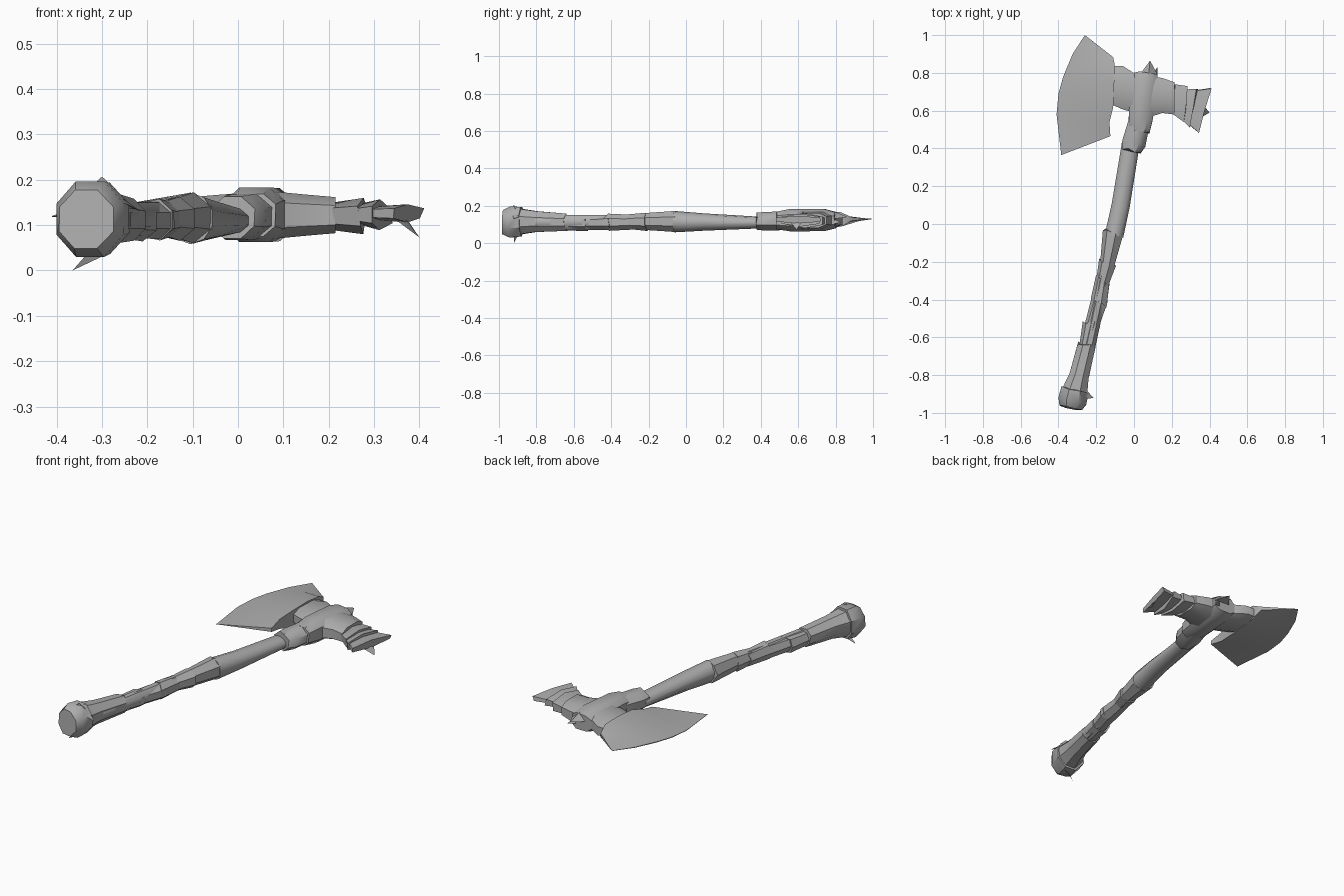
import bpy, bmesh, math, random
from mathutils import Vector

random.seed(4)
steel = bpy.data.materials.new("worn grey")
steel.diffuse_color = (0.42, 0.42, 0.42, 1)


def finish(name, bm, angle=42):
    bmesh.ops.recalc_face_normals(bm, faces=bm.faces)
    me = bpy.data.meshes.new(name)
    bm.to_mesh(me)
    bm.free()
    me.materials.append(steel)
    ob = bpy.data.objects.new(name, me)
    bpy.context.collection.objects.link(ob)
    bpy.ops.object.select_all(action='DESELECT')
    bpy.context.view_layer.objects.active = ob
    ob.select_set(True)
    bpy.ops.object.shade_smooth_by_angle(angle=math.radians(angle))
    return ob


def loft(name, sections, sides=8, yaw=-13, power=1.0, jag=0.0, angle=42):
    """Rings of (x, y, z, half width, half height), joined and capped."""
    bm = bmesh.new()
    rings = []
    u = Vector((math.cos(math.radians(yaw)), math.sin(math.radians(yaw)), 0))
    along = Vector((-u.y, u.x, 0))
    for x, y, z, w, h in sections:
        ring = []
        for i in range(sides):
            a = 2 * math.pi * (i + 0.5) / sides
            c, s = math.cos(a), math.sin(a)
            c = math.copysign(abs(c) ** power, c)
            s = math.copysign(abs(s) ** power, s)
            p = Vector((x, y, z)) + u * (w * c) + Vector((0, 0, h * s))
            ring.append(bm.verts.new(p + along * random.uniform(-jag, jag)))
        rings.append(ring)
    for a, b in zip(rings, rings[1:]):
        for i in range(sides):
            j = (i + 1) % sides
            bm.faces.new((a[i], a[j], b[j], b[i]))
    bm.faces.new(rings[0])
    bm.faces.new(rings[-1])
    return finish(name, bm, angle)


def spike(name, a, b, tip, thick=(0, 0, 0.012)):
    """Thin torn shard with a triangular base."""
    bm = bmesh.new()
    a, b, tip, t = map(Vector, (a, b, tip, thick))
    v = [bm.verts.new(p) for p in (a, b, (a + b) / 2 + t, tip)]
    for f in ((0, 1, 2), (0, 1, 3), (1, 2, 3), (2, 0, 3)):
        bm.faces.new([v[i] for i in f])
    finish(name, bm)


# Shaft
loft("shaft", [(-0.105, -0.06, 0.115, 0.052, 0.057), (-0.07, 0.1, 0.113, 0.051, 0.046),
               (-0.018, 0.42, 0.11, 0.05, 0.03)], 10, angle=50)
loft("grip_core", [(-0.27, -0.8, 0.112, 0.036, 0.04), (-0.11, -0.05, 0.115, 0.036, 0.04)], 8)

# Overlapping grip wraps, each flared at its upper end
wraps = [(-0.252, -0.66, 0.040, 0.040, -0.222, -0.525, 0.050, 0.045),
         (-0.222, -0.54, 0.040, 0.040, -0.180, -0.40, 0.046, 0.042),
         (-0.185, -0.42, 0.048, 0.047, -0.162, -0.28, 0.040, 0.040),
         (-0.165, -0.31, 0.036, 0.040, -0.137, -0.20, 0.050, 0.050),
         (-0.142, -0.23, 0.038, 0.045, -0.107, -0.04, 0.058, 0.058)]
for n, (x0, y0, w0, h0, x1, y1, w1, h1) in enumerate(wraps):
    z = 0.108 + 0.002 * n
    loft(f"grip_wrap_{n + 1}", [(x0, y0, z, w0, h0), (x1, y1, z, w1, h1)], 7, jag=0.013)

# Flared handle end and pommel
loft("handle_end", [(-0.318, -0.90, 0.115, 0.076, 0.076), (-0.29, -0.80, 0.115, 0.056, 0.06),
                    (-0.25, -0.64, 0.112, 0.052, 0.05)], 8, jag=0.008)
loft("pommel", [(-0.335, -0.975, 0.113, 0.066, 0.07), (-0.327, -0.94, 0.113, 0.082, 0.09),
                (-0.313, -0.88, 0.115, 0.080, 0.085)], 8, jag=0.006)
spike("pommel_shard_low", (-0.33, -0.92, 0.04), (-0.28, -0.9, 0.04), (-0.365, -0.92, 0.0))
spike("pommel_shard_side", (-0.27, -0.93, 0.16), (-0.26, -0.87, 0.15), (-0.215, -0.92, 0.13))
spike("pommel_shard_top", (-0.33, -0.93, 0.18), (-0.27, -0.91, 0.18), (-0.3, -0.92, 0.207))

# Collar below the head
loft("collar", [(-0.012, 0.39, 0.117, 0.054, 0.05), (0.0, 0.43, 0.117, 0.068, 0.054),
                (0.025, 0.53, 0.12, 0.062, 0.054)], 8, jag=0.008)

# Head block around the shaft
loft("head_block", [(0.028, 0.49, 0.122, 0.058, 0.05), (0.036, 0.56, 0.123, 0.068, 0.064),
                    (0.055, 0.74, 0.123, 0.076, 0.062), (0.062, 0.80, 0.123, 0.066, 0.045)],
     8, yaw=-5, power=0.75, jag=0.006)
spike("head_shard", (0.03, 0.79, 0.13), (0.125, 0.79, 0.13), (0.085, 0.865, 0.14), (0, 0, 0.04))
spike("head_shard_side", (0.08, 0.78, 0.10), (0.125, 0.76, 0.10), (0.125, 0.83, 0.11), (0, 0, 0.04))

# Neck joining blade and block
loft("blade_neck", [(-0.125, 0.735, 0.122, 0.105, 0.040), (-0.06, 0.722, 0.122, 0.122, 0.046),
                    (0.01, 0.69, 0.122, 0.108, 0.052)], 8, yaw=90, power=0.7)

# Curved blade: rows of cutting edge point, inner point, inner half thickness
rows = [(-0.385, 0.365, -0.125, 0.465, 0.010), (-0.41, 0.58, -0.13, 0.54, 0.026),
        (-0.40, 0.69, -0.11, 0.62, 0.044), (-0.375, 0.78, -0.105, 0.74, 0.047),
        (-0.325, 0.90, -0.10, 0.83, 0.038), (-0.26, 1.0, -0.11, 0.883, 0.010)]
bm = bmesh.new()
grid = []
for k, (ox, oy, ix, iy, h) in enumerate(rows):
    zc = 0.117 + 0.0025 * k
    loop = []
    for t, f in ((0, 0.04), (0.45, 0.45), (1, 1)):
        x, y = ox + (ix - ox) * t, oy + (iy - oy) * t
        loop.append((bm.verts.new((x, y, zc + h * f)), bm.verts.new((x, y, zc - h * f))))
    grid.append([p[0] for p in loop] + [p[1] for p in reversed(loop)])
for a, b in zip(grid, grid[1:]):
    for i in range(6):
        j = (i + 1) % 6
        bm.faces.new((a[i], a[j], b[j], b[i]))
bm.faces.new(grid[0])
bm.faces.new(grid[-1])
finish("blade", bm)

# Rear neck and stacked fins
loft("rear_neck", [(0.08, 0.675, 0.122, 0.115, 0.055), (0.15, 0.68, 0.122, 0.098, 0.048),
                   (0.215, 0.665, 0.122, 0.09, 0.042)], 8, yaw=90, power=0.7)
fins = [(0.205, 0.665, 0.085, 0.030, 0.275, 0.635, 0.108, 0.040),
        (0.262, 0.635, 0.090, 0.022, 0.318, 0.612, 0.118, 0.034),
        (0.315, 0.617, 0.105, 0.016, 0.376, 0.600, 0.138, 0.020)]
for n, (x0, y0, w0, h0, x1, y1, w1, h1) in enumerate(fins):
    z = 0.12 + 0.003 * n
    loft(f"rear_fin_{n + 1}", [(x0, y0, z, w0, h0), (x1, y1, z, w1, h1)],
         6, yaw=84 - 4 * n, power=0.85, jag=0.007)
spike("rear_shard", (0.35, 0.56, 0.11), (0.375, 0.62, 0.11), (0.4, 0.59, 0.073))
